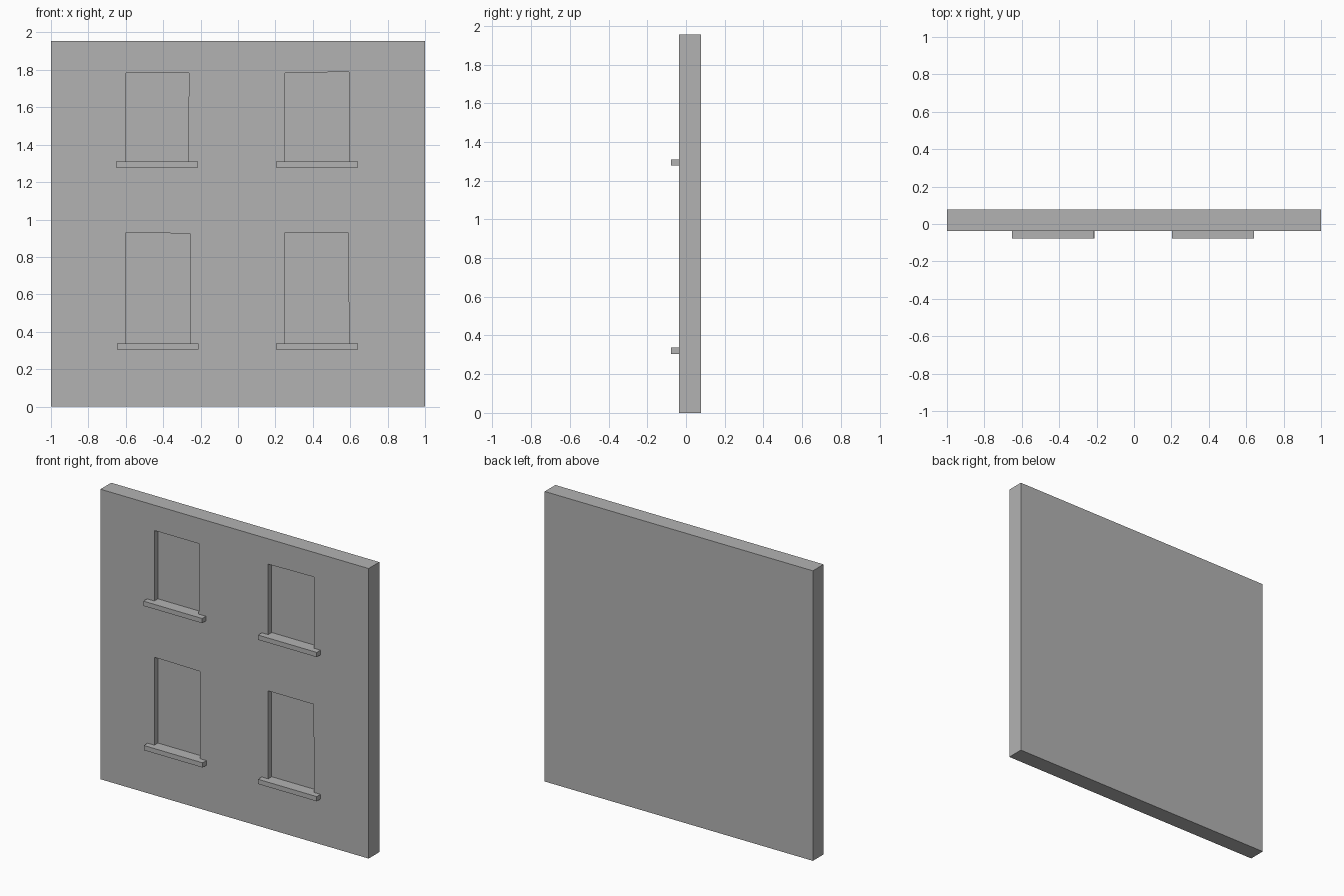
import bpy
import bmesh

old = bpy.data.objects.get("Cube")
if old:
    bpy.data.objects.remove(old)

# Plain grey plaster
grey = bpy.data.materials.new("plaster_grey")
grey.use_nodes = True
colour = (0.45, 0.45, 0.45, 1)
grey.diffuse_color = colour
grey.node_tree.nodes["Principled BSDF"].inputs["Base Color"].default_value = colour


def slab(name, outline, front, back):
    """Extrude a front-view outline of (x, z) points along y."""
    bm = bmesh.new()
    face = bm.faces.new([bm.verts.new((x, front, z)) for x, z in outline])
    extruded = bmesh.ops.extrude_face_region(bm, geom=[face])["geom"]
    verts = [g for g in extruded if isinstance(g, bmesh.types.BMVert)]
    bmesh.ops.translate(bm, verts=verts, vec=(0, back - front, 0))
    bmesh.ops.recalc_face_normals(bm, faces=bm.faces)
    mesh = bpy.data.meshes.new(name)
    bm.to_mesh(mesh)
    bm.free()
    mesh.materials.append(grey)
    obj = bpy.data.objects.new(name, mesh)
    bpy.context.collection.objects.link(obj)
    return obj


def rectangle(x0, x1, z0, z1):
    return [(x0, z0), (x1, z0), (x1, z1), (x0, z1)]


FRONT, BACK, SILL_FRONT, RECESS = -0.037, 0.077, -0.077, 0.001
SILL_HEIGHT = 0.032

wall = slab("wall", rectangle(-1, 1, 0, 1.955), FRONT, BACK)

# Name, sill left end, sill right end, sill top, then the opening above it
windows = [
    ("upper_right", -0.652, -0.214, 1.309,
     [(-0.598, 1.309), (-0.267, 1.309), (-0.262, 1.784), (-0.598, 1.784)]),
    ("upper_left", 0.203, 0.641, 1.309,
     [(0.251, 1.309), (0.593, 1.309), (0.593, 1.789), (0.251, 1.784)]),
    ("lower_right", -0.648, -0.21, 0.337,
     [(-0.598, 0.337), (-0.256, 0.337), (-0.256, 0.925), (-0.598, 0.93)]),
    ("lower_left", 0.203, 0.641, 0.337,
     [(0.251, 0.337), (0.594, 0.337), (0.589, 0.93), (0.251, 0.93)]),
]

for name, x0, x1, top, opening in windows:
    # Shallow window recess cut into the wall
    cutter = slab(name + "_recess_cutter", opening, FRONT - 0.1, RECESS)
    cutter.hide_render = True
    cutter.hide_viewport = True
    cutter.display_type = "WIRE"
    cut = wall.modifiers.new(name + "_recess", "BOOLEAN")
    cut.operation = "DIFFERENCE"
    cut.solver = "EXACT"
    cut.object = cutter
    # Projecting sill
    slab(name + "_sill", rectangle(x0, x1, top - SILL_HEIGHT, top), SILL_FRONT, FRONT)
